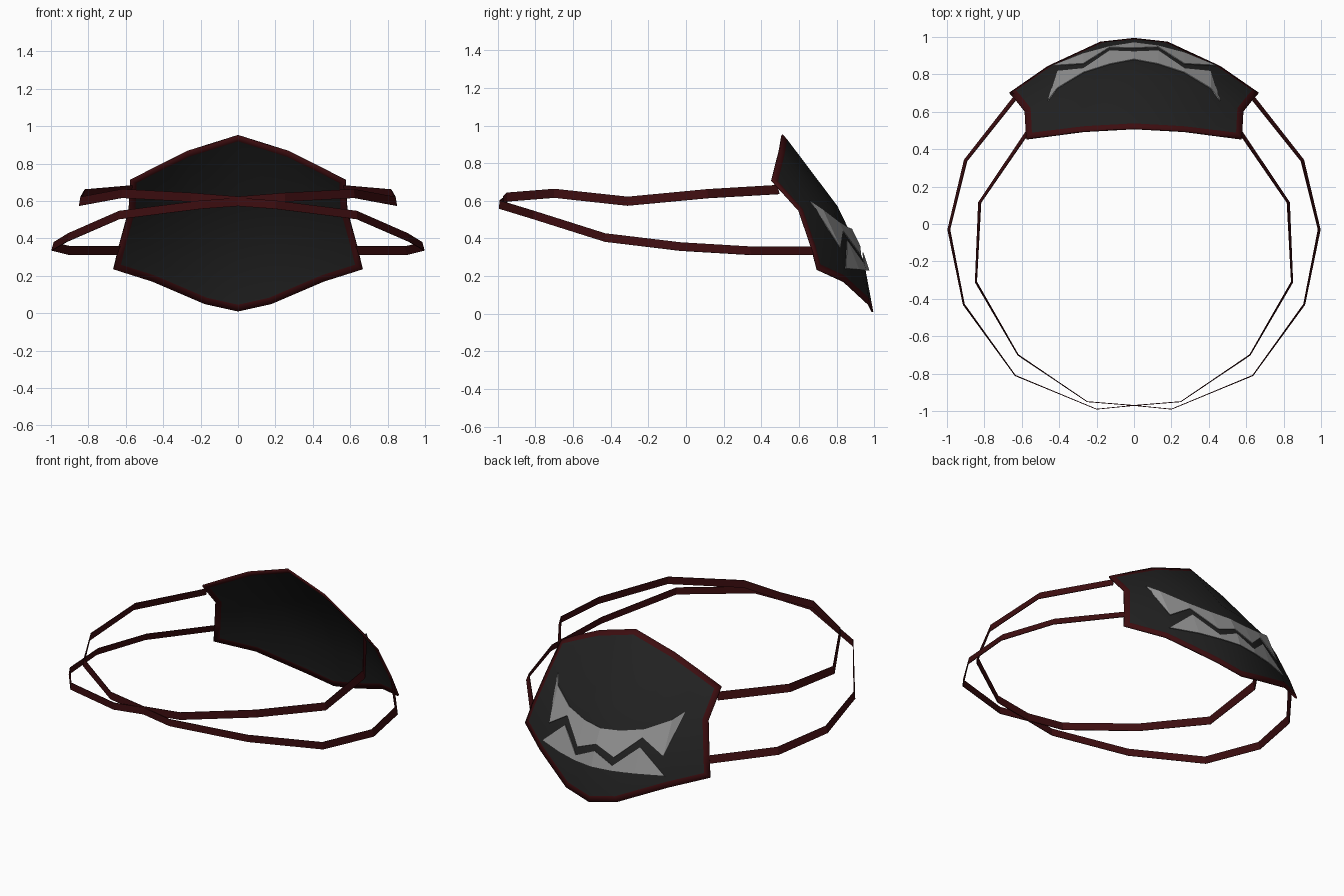
import bpy
import bmesh
from mathutils import Vector
from mathutils.bvhtree import BVHTree

default_cube = bpy.data.objects.get("Cube")
if default_cube:
    bpy.data.objects.remove(default_cube, do_unlink=True)


def make_material(name, red, green, blue):
    material = bpy.data.materials.new(name)
    material.use_nodes = True
    color = (red, green, blue, 1)
    material.diffuse_color = color
    shader = material.node_tree.nodes["Principled BSDF"]
    shader.inputs["Base Color"].default_value = color
    shader.inputs["Roughness"].default_value = 0.8
    return material


black_cloth = make_material("black cloth", 0.016, 0.016, 0.016)
dark_red = make_material("dark red trim", 0.047, 0.004, 0.005)
pale_grey = make_material("pale grey print", 0.3, 0.3, 0.3)


def mirrored(half):
    """Extend a list of points that starts on the centre line to both sides."""
    other_side = [(-p[0], *p[1:]) for p in reversed(half[1:])]
    return other_side + list(half)


def grid_mesh(rows):
    """Join neighbouring rows of points with quads."""
    bm = bmesh.new()
    grid = [[bm.verts.new(point) for point in row] for row in rows]
    for upper, lower in zip(grid, grid[1:]):
        for i in range(len(upper) - 1):
            bm.faces.new((upper[i], lower[i], lower[i + 1], upper[i + 1]))
    bmesh.ops.remove_doubles(bm, verts=bm.verts[:], dist=0.0005)
    bmesh.ops.recalc_face_normals(bm, faces=bm.faces[:])
    return bm


def finish(name, bm, materials, thickness, smooth=False):
    """Turn a sheet into an object with a little thickness."""
    mesh = bpy.data.meshes.new(name)
    bm.to_mesh(mesh)
    bm.free()
    for material in materials:
        mesh.materials.append(material)
    obj = bpy.data.objects.new(name, mesh)
    bpy.context.collection.objects.link(obj)
    if smooth:
        bpy.ops.object.select_all(action="DESELECT")
        obj.select_set(True)
        bpy.context.view_layer.objects.active = obj
        bpy.ops.object.shade_smooth_by_angle(angle=0.6)
    solidify = obj.modifiers.new("thickness", "SOLIDIFY")
    solidify.thickness = thickness
    solidify.offset = 0
    return obj


# Face covering: rows from the nose down to the chin, centre outwards
top_row = [(0, .51, .95), (.27, .495, .865), (.42, .475, .79), (.575, .455, .71)]
cheek_row = [(0, .8, .57), (.24, .765, .565), (.44, .69, .56), (.583, .6, .55)]
mouth_row = [(0, .94, .28), (.21, .905, .29), (.45, .795, .32), (.635, .665, .36)]
chin_row = [(0, .99, .01), (.18, .97, .05), (.46, .84, .17), (.665, .698, .235)]
cover = grid_mesh([mirrored(row) for row in (top_row, cheek_row, mouth_row, chin_row)])
surface = BVHTree.FromBMesh(cover)

# Red hem inset around the whole edge
hem = bmesh.ops.inset_region(cover, faces=cover.faces[:], thickness=0.036,
                             use_boundary=True, use_even_offset=True)
for face in hem["faces"]:
    face.material_index = 1
finish("face_cover", cover, [black_cloth, dark_red], 0.01, smooth=True)


# Printed teeth: thin plates laid just outside the cover
def on_cover(x, z):
    hit = surface.ray_cast(Vector((x, 2, z)), Vector((0, -1, 0)))[0]
    return (x, hit.y + 0.022, z)


def teeth_plate(name, columns):
    """Each column gives x, upper height and lower height."""
    full = mirrored(columns)
    rows = [[on_cover(x, high) for x, high, low in full],
            [on_cover(x, low) for x, high, low in full]]
    finish(name, grid_mesh(rows), [pale_grey], 0.005)


teeth_plate("upper_teeth", [(0, .45, .36), (.13, .46, .31), (.27, .49, .44),
                            (.41, .555, .35), (.46, .6, .6)])
teeth_plate("lower_teeth", [(0, .325, .23), (.13, .265, .23), (.27, .39, .235),
                            (.44, .24, .24)])


# Straps: flat ribbons round the back of the head, leaning in near the cover
def strap(name, half_path, height, lean):
    path = mirrored(half_path)
    upper, lower = [], []
    for x, y, z in path:
        outward = Vector((x, y, 0)).normalized() * lean * (y + 1) / 2
        rise = Vector((0, 0, height / 2))
        upper.append(Vector((x, y, z)) + rise - outward)
        lower.append(Vector((x, y, z)) - rise + outward)
    finish(name, grid_mesh([upper, lower]), [dark_red], 0.004)


strap("upper_strap", [(0, -.97, .6), (.25, -.95, .62), (.62, -.7, .64),
                      (.845, -.31, .598), (.825, .115, .638), (.57, .49, .66)],
      height=0.048, lean=0.012)
strap("lower_strap", [(0, -.97, .595), (.2, -.99, .58), (.635, -.81, .525),
                      (.91, -.43, .405), (.99, -.03, .357), (.9, .34, .335),
                      (.635, .675, .335)],
      height=0.045, lean=0.012)
